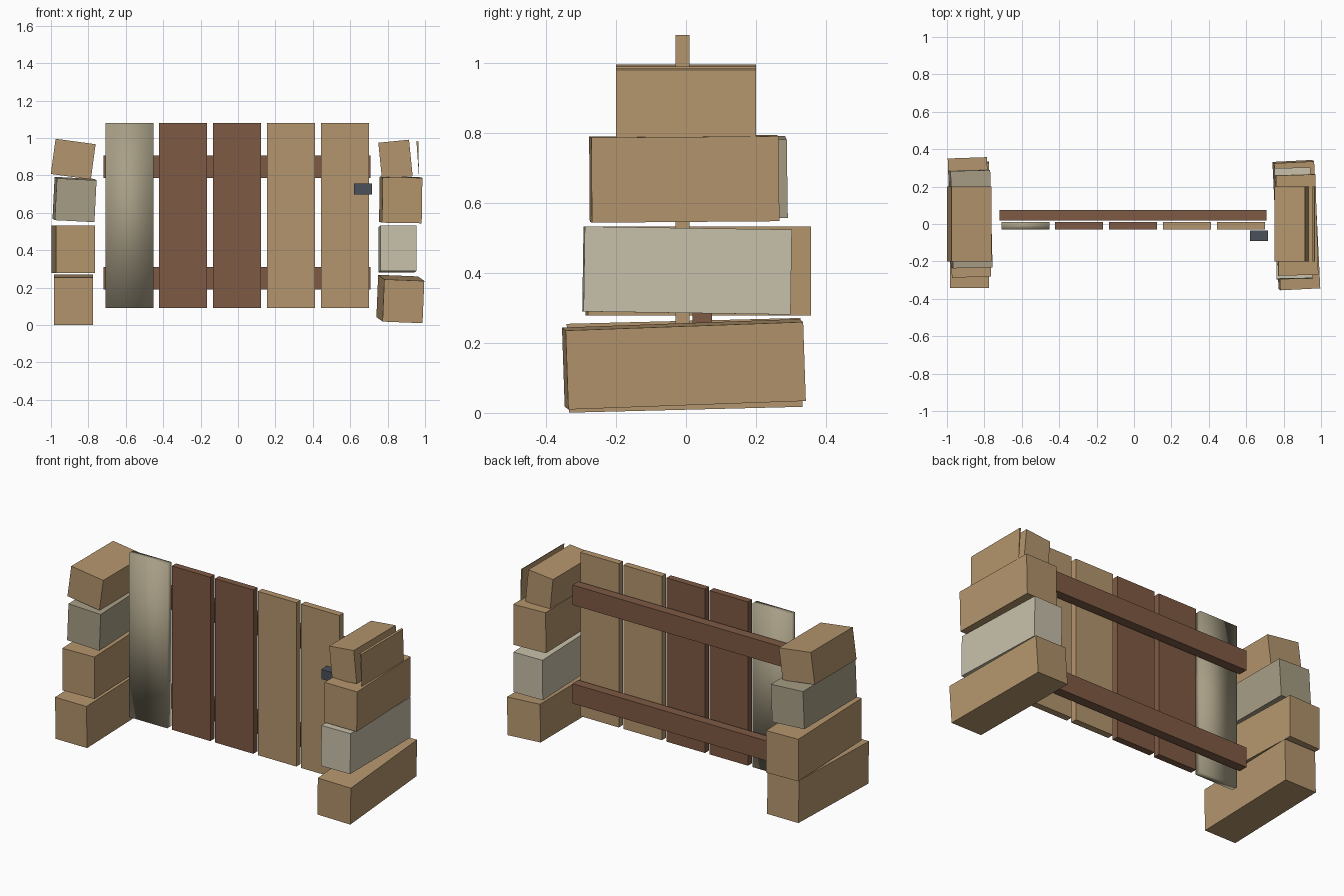
import bpy
import bmesh
from mathutils import Matrix, Euler, Vector

cube = bpy.data.objects.get("Cube")
if cube:
    bpy.data.objects.remove(cube, do_unlink=True)


def material(name, rgb):
    m = bpy.data.materials.new(name)
    m.use_nodes = True
    m.diffuse_color = (*rgb, 1)
    m.node_tree.nodes["Principled BSDF"].inputs["Base Color"].default_value = (*rgb, 1)
    return m


tan = material("tan", (0.456, 0.302, 0.153))
brown = material("brown", (0.209, 0.102, 0.058))
pale = material("pale_stone", (0.578, 0.527, 0.402))
grey = material("grey_stone", (0.39, 0.345, 0.238))
iron = material("dark_iron", (0.069, 0.08, 0.102))


def finish(name, bm, mat, smooth=False):
    bmesh.ops.recalc_face_normals(bm, faces=bm.faces)
    for f in bm.faces:
        f.smooth = smooth
    mesh = bpy.data.meshes.new(name)
    bm.to_mesh(mesh)
    bm.free()
    mesh.materials.append(mat)
    obj = bpy.data.objects.new(name, mesh)
    bpy.context.collection.objects.link(obj)
    return obj


def block(name, center, size, mat, rot=(0, 0, 0), smooth=False):
    bm = bmesh.new()
    bmesh.ops.create_cube(bm, size=1, matrix=Matrix.Diagonal((*size, 1)))
    obj = finish(name, bm, mat, smooth)
    obj.location = center
    obj.rotation_euler = Euler(rot)
    return obj


# Gate planks
planks = [("outer_right", grey), ("inner_right", brown), ("middle", brown),
          ("inner_left", tan), ("outer_left", tan)]
for i, (name, mat) in enumerate(planks):
    block(name + "_plank", (-0.581 + i * 0.288, -0.01, 0.585),
          (0.257, 0.04, 0.99), mat, smooth=(i == 0))

# Cross rails behind the planks
for name, z in (("lower_rail", 0.249), ("upper_rail", 0.845)):
    block(name, (-0.006, 0.046, z), (1.428, 0.056, 0.12), brown)

# Latch
block("latch", (0.668, -0.063, 0.727), (0.096, 0.054, 0.058), iron)

# Left pillar
block("left_bottom_stone", (0.868, -0.006, 0.139), (0.214, 0.68, 0.226), tan, (0.036, 0.04, 0.05))
block("left_second_stone", (0.853, 0.003, 0.407), (0.192, 0.592, 0.243), pale, (-0.015, 0, 0.02))
block("left_third_stone", (0.87, -0.005, 0.669), (0.212, 0.536, 0.243), tan, (0.008, 0.015, 0.03))
block("left_top_stone", (0.842, 0, 0.885), (0.165, 0.4, 0.196), tan, (0, -0.1, 0))

# Thin split-off chip of the top stone
bm = bmesh.new()
chip = bm.faces.new([bm.verts.new((x, -0.2, z)) for x, z in
                     ((0.954, 0.985), (0.964, 0.98), (0.968, 0.785))])
side = bmesh.ops.extrude_face_region(bm, geom=[chip], use_keep_orig=True)["geom"]
bmesh.ops.translate(bm, vec=Vector((0, 0.4, 0)),
                    verts=[v for v in side if isinstance(v, bmesh.types.BMVert)])
finish("left_stone_chip", bm, tan)

# Right pillar
block("right_bottom_stone", (-0.88, -0.004, 0.136), (0.21, 0.668, 0.254), tan, (0.025, 0, 0))
block("right_second_stone", (-0.88, 0.035, 0.406), (0.21, 0.638, 0.254), tan, (0, 0, 0.035))
block("right_third_stone", (-0.874, 0.027, 0.671), (0.212, 0.52, 0.224), grey, (0.015, 0.05, 0.025))
block("right_top_stone", (-0.881, 0, 0.887), (0.216, 0.4, 0.19), tan, (0, 0.135, 0))
